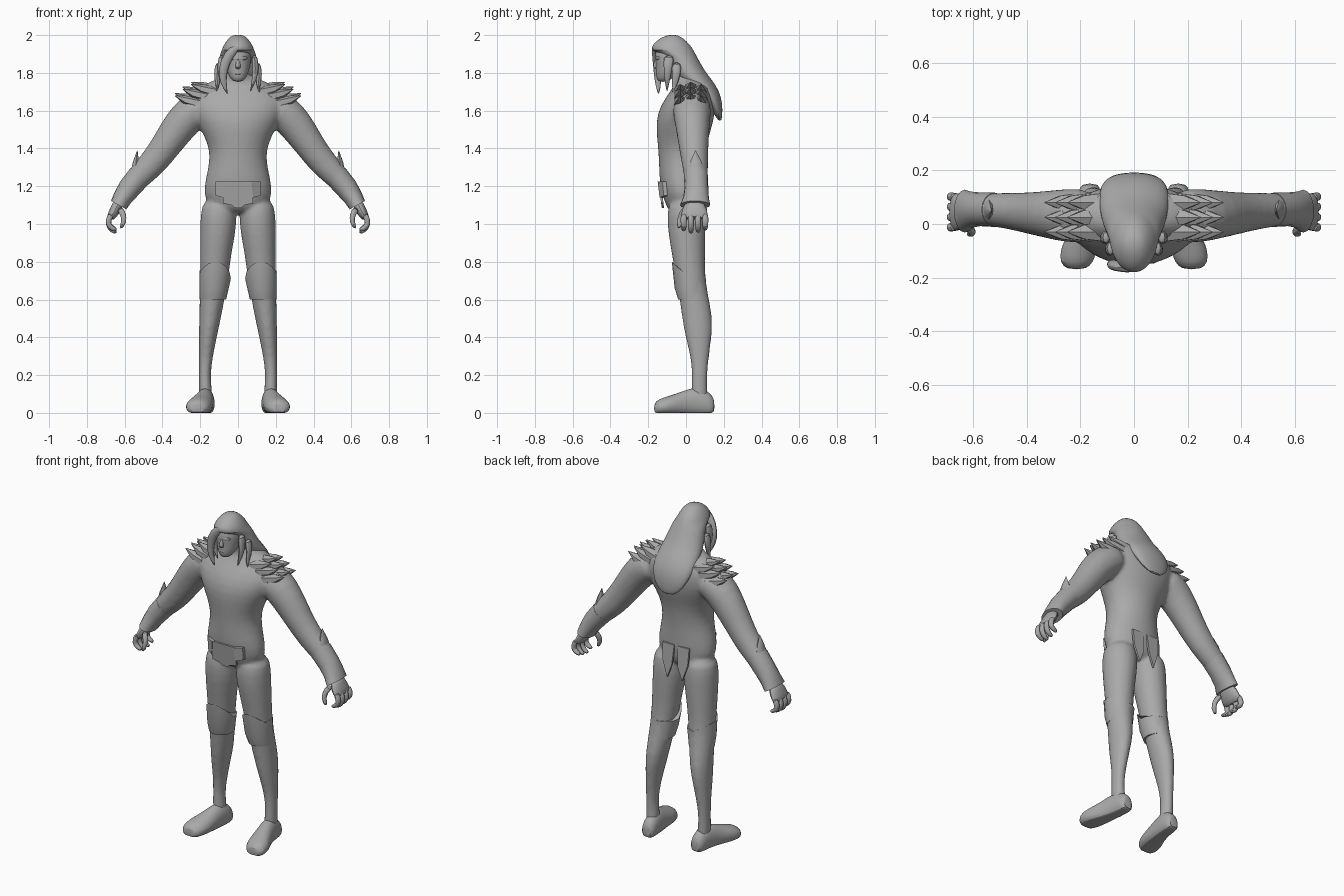
import bpy, bmesh, math
from mathutils import Vector

X, Y, Z = Vector((1, 0, 0)), Vector((0, 1, 0)), Vector((0, 0, 1))
grey = bpy.data.materials.new("plain_grey")
grey.diffuse_color = (0.4, 0.4, 0.4, 1)


def loft(bm, rings, axes=None, n=16, sides=(1,), floor=False, wave=0):
    """Skin elliptical rings (x, y, z, a, b); sides=(1, -1) also builds the mirror copy."""
    pts = [Vector(r[:3]) for r in rings]
    for s in sides:
        loops = []
        for i, r in enumerate(rings):
            if axes:
                u, v = axes
            else:
                t = pts[min(i + 1, len(pts) - 1)] - pts[max(i - 1, 0)]
                u, v = t.cross(Y).normalized(), Y
            loop = []
            for k in range(n):
                c, d = math.cos(2 * math.pi * k / n), math.sin(2 * math.pi * k / n)
                p = pts[i] + u * (r[3] * c) + v * (r[4] * d)
                if floor:
                    p.z = max(p.z, 0)
                if i == 0:
                    p.z += wave * max(-d, 0.5 * c, 0)
                loop.append(bm.verts.new((p.x * s, p.y, p.z)))
            loops.append(loop)
        for a, b in zip(loops, loops[1:]):
            for k in range(n):
                bm.faces.new((a[k], a[(k + 1) % n], b[(k + 1) % n], b[k]))
        bm.faces.new(loops[0])
        bm.faces.new(loops[-1])


def plate(bm, outline, thick=0.012):
    """Thin panel from (x, y, z) outline points, thickened along y."""
    f = [bm.verts.new(p) for p in outline]
    b = [bm.verts.new((p[0], p[1] + thick, p[2])) for p in outline]
    bm.faces.new(f)
    bm.faces.new(b[::-1])
    for i in range(len(f)):
        j = (i + 1) % len(f)
        bm.faces.new((f[i], b[i], b[j], f[j]))


def finish(bm, name, subsurf=0, voxel=0, angle=40):
    bmesh.ops.recalc_face_normals(bm, faces=bm.faces)
    me = bpy.data.meshes.new(name)
    bm.to_mesh(me)
    bm.free()
    me.materials.append(grey)
    ob = bpy.data.objects.new(name, me)
    bpy.context.collection.objects.link(ob)
    bpy.ops.object.select_all(action='DESELECT')
    ob.select_set(True)
    bpy.context.view_layer.objects.active = ob
    bpy.ops.object.shade_smooth_by_angle(angle=math.radians(angle))
    if subsurf:
        ob.modifiers.new("round", 'SUBSURF').levels = subsurf
        ob.modifiers["round"].render_levels = subsurf
    if voxel:
        m = ob.modifiers.new("blend", 'REMESH')
        m.mode, m.voxel_size, m.use_smooth_shade = 'VOXEL', voxel, True
        m = ob.modifiers.new("soften", 'SMOOTH')
        m.factor, m.iterations = 0.5, 5
    return ob


BOTH = (1, -1)

# Body: torso, neck, arms and legs blended into one skin
bm = bmesh.new()
torso = [(-.01, 1.05, .11, .08), (-.01, 1.12, .18, .105), (-.02, 1.2, .183, .12),
         (-.022, 1.3, .158, .122), (-.02, 1.38, .15, .127), (-.018, 1.46, .176, .138),
         (-.005, 1.55, .23, .156), (.01, 1.63, .262, .147), (.03, 1.70, .245, .115),
         (.03, 1.75, .16, .085), (0, 1.78, .075, .065), (-.05, 1.85, .055, .055)]
loft(bm, [(0, *r) for r in torso], (X, Y), 20)
loft(bm, [(.15, .035, 1.64, .09, .10), (.24, .03, 1.6, .10, .105), (.31, .035, 1.52, .095, .092),
          (.385, .04, 1.41, .08, .08), (.455, .048, 1.315, .076, .07), (.55, .055, 1.225, .062, .062),
          (.60, .055, 1.16, .05, .057), (.635, .05, 1.10, .04, .06)], sides=BOTH)
loft(bm, [(.10, 0, 1.14, .085, .09), (.102, 0, 1.05, .1, .104), (.107, .004, .95, .095, .1),
          (.117, .012, .85, .085, .09), (.123, .02, .75, .078, .082), (.132, .035, .65, .071, .077),
          (.148, .062, .5, .059, .084), (.16, .066, .4, .048, .071), (.17, .073, .3, .038, .05),
          (.177, .072, .2, .031, .04), (.173, .07, .12, .036, .043), (.17, .075, .05, .036, .045)],
     (X, Y), sides=BOTH)
finish(bm, "body", 1, .011)

# Shoes with flat soles, toes turned outward
bm = bmesh.new()
shoe = [(.165, .152, .075, .03), (.165, .125, .11, .044), (.17, .06, .145, .047),
        (.185, -.02, .115, .055), (.205, -.09, .09, .072), (.215, -.145, .075, .064),
        (.215, -.17, .05, .035)]
loft(bm, [(x, y, h * .4, a, h * .6) for x, y, h, a in shoe], (X, Z), 16, BOTH, floor=True)
finish(bm, "shoes", 1)

# Knee guards with a raised front point
bm = bmesh.new()
loft(bm, [(.121, .015, .71, .083, .09), (.127, .024, .66, .078, .084), (.133, .036, .60, .07, .077)],
     (X, Y), 16, BOTH, wave=.09)
finish(bm, "knee_guards")

# Forearm guards: flared cuff and an elbow spike
bm = bmesh.new()
loft(bm, [(.52, .053, 1.255, .064, .064), (.575, .055, 1.19, .06, .063), (.61, .053, 1.14, .052, .068),
          (.632, .048, 1.10, .046, .08)], sides=BOTH)
loft(bm, [(.545, .053, 1.27, .025, .05), (.54, .053, 1.33, .016, .03), (.533, .05, 1.39, .001, .001)],
     (X, Y), 8, BOTH)
finish(bm, "forearm_guards")

# Hands: palm, four curled fingers and a thumb
bm = bmesh.new()
loft(bm, [(.628, .046, 1.12, .028, .045), (.645, .045, 1.085, .03, .066), (.664, .045, 1.05, .027, .074),
          (.68, .045, 1.025, .018, .072)], sides=BOTH, n=12)
for i in range(4):
    y = -.012 + i * .038
    d = .012 * abs(i - 1.3)
    loft(bm, [(.668, y, 1.055, .018, .018), (.688, y, 1.02, .017, .018), (.684, y, .985 + d * .4, .016, .017),
              (.665, y, .96 + d, .014, .015), (.642, y, .95 + d, .009, .01)], n=8, sides=BOTH)
loft(bm, [(.63, -.005, 1.085, .02, .02), (.605, -.024, 1.05, .017, .018), (.603, -.035, 1.01, .015, .016),
          (.622, -.037, .975, .009, .01)], n=8, sides=BOTH)
finish(bm, "hands", 1)

# Layered shoulder spikes
bm = bmesh.new()
for x, z, w in ((.17, 1.715, .09), (.215, 1.69, .1), (.255, 1.655, .095)):
    for j in (-1, 0, 1):
        y = .025 + j * .055
        dz = -.012 * abs(j)
        loft(bm, [(x - .05, y, z + dz - .005, .03, .04), (x + .02, y, z + dz + .012, .025, .03),
                  (x + .078, y, z + dz + .036, .002, .002)], n=6, sides=BOTH)
finish(bm, "shoulder_spikes", angle=30)

# Head with nose, brow and ears hidden under the hair
bm = bmesh.new()
loft(bm, [(0, -.122, 1.752, .025, .024), (0, -.112, 1.775, .044, .046), (0, -.095, 1.81, .06, .066),
          (0, -.09, 1.85, .068, .07), (0, -.085, 1.9, .073, .086), (0, -.08, 1.96, .055, .06)], (X, Y), 16)
loft(bm, [(0, -.15, 1.885, .01, .012), (0, -.158, 1.85, .012, .014), (0, -.165, 1.83, .016, .013),
          (0, -.155, 1.82, .012, .008)], (X, Y), 8)
loft(bm, [(-.055, -.143, 1.88, .009, .012), (0, -.162, 1.874, .009, .012), (.055, -.143, 1.88, .009, .012)],
     (Y, Z), 8)
loft(bm, [(-.025, -.148, 1.797, .004, .006), (0, -.16, 1.797, .005, .007), (.025, -.148, 1.797, .004, .006)],
     (Y, Z), 8)
finish(bm, "head", 1)

# Hair: cap over the skull flowing into a long mane behind
bm = bmesh.new()
mane = [(2.002, -.09, -.05, .025), (1.985, -.14, -.015, .05), (1.95, -.178, .022, .076),
        (1.918, -.19, .042, .088), (1.898, -.12, .052, .096), (1.85, -.095, .078, .108),
        (1.80, -.075, .108, .12), (1.755, -.03, .145, .13), (1.70, .05, .178, .133),
        (1.64, .11, .193, .118), (1.58, .15, .193, .085), (1.545, .172, .188, .035)]
loft(bm, [(0, (f + b) / 2, z, w, (b - f) / 2) for z, f, b, w in mane], (X, Y), 20)
finish(bm, "hair", 1)

# Loose locks framing the face
bm = bmesh.new()
loft(bm, [(.005, -.165, 1.945, .02, .02), (-.05, -.162, 1.9, .03, .02), (-.082, -.152, 1.82, .028, .022),
          (-.08, -.148, 1.75, .02, .02), (-.055, -.145, 1.685, .002, .003)], n=8)
for sx, k in ((1, 0), (-1, .01)):
    loft(bm, [(sx * .085, -.09, 1.9, .018, .035), (sx * .095, -.095, 1.82, .02, .025),
              (sx * .085, -.1, 1.76, .013, .015), (sx * .065, -.1, 1.70 + k, .002, .002)], n=8)
    loft(bm, [(sx * .1, -.05, 1.86, .018, .03), (sx * .115, -.05, 1.79, .018, .025),
              (sx * .105, -.06, 1.74, .012, .015), (sx * .115, -.07, 1.69 + k, .002, .002)], n=8)
finish(bm, "hair_locks", 1)

# Belt panels: notched front flap, side pouches, rear tails
bm = bmesh.new()
plate(bm, [(-.08, -.146, 1.225), (.08, -.146, 1.225), (.08, -.132, 1.11), (.035, -.13, 1.10),
           (.015, -.128, 1.085), (-.015, -.128, 1.085), (-.035, -.13, 1.10), (-.08, -.132, 1.11)])
for sx in BOTH:
    plate(bm, [(sx * .07, -.15, 1.225), (sx * .118, -.125, 1.225), (sx * .118, -.118, 1.15),
               (sx * .08, -.14, 1.14)], .02)
    plate(bm, [(sx * .01, .088, 1.2), (sx * .09, .088, 1.2), (sx * .085, .094, 1.1),
               (sx * .05, .1, 1.0), (sx * .02, .098, 1.08)])
finish(bm, "belt_panels", angle=30)
